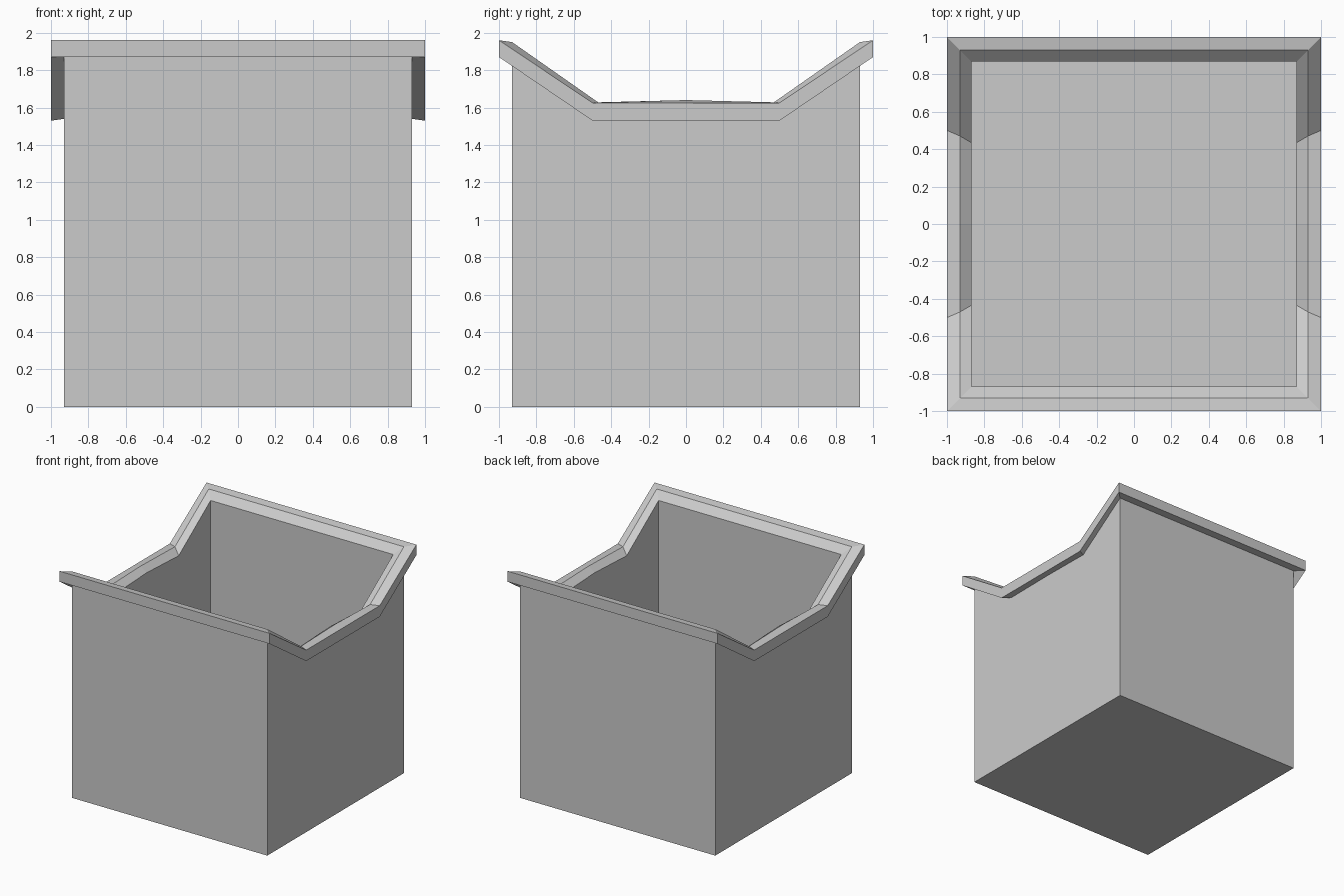
import bpy
import bmesh

if "Cube" in bpy.data.objects:
    bpy.data.objects.remove(bpy.data.objects["Cube"])


def ring(bm, r, bend, z_corner, z_bend, z_mid):
    """Square loop of half-width r whose two x sides dip between +-bend."""
    side = [(-r, z_corner), (-bend, z_bend), (0, z_mid), (bend, z_bend), (r, z_corner)]
    pts = [(r, y, z) for y, z in side] + [(-r, y, z) for y, z in reversed(side)]
    return [bm.verts.new(p) for p in pts]


# Cross-section rings from the outer base, over the rim, down to the inner floor
# (half-width, bend y, corner z, bend z, middle z)
section = [
    (0.93, 0.46, 0.00, 0.00, 0.00),    # outer base
    (0.93, 0.46, 1.87, 1.54, 1.545),   # outer wall top
    (1.00, 0.50, 1.87, 1.53, 1.53),    # rim lower edge
    (1.00, 0.50, 1.96, 1.625, 1.625),  # rim upper edge
    (0.93, 0.47, 1.95, 1.628, 1.64),   # rim inner edge
    (0.87, 0.435, 1.89, 1.58, 1.60),   # chamfer bottom
    (0.87, 0.435, 0.06, 0.06, 0.06),   # inner floor
]

bm = bmesh.new()
rings = [ring(bm, *s) for s in section]
for low, high in zip(rings, rings[1:]):
    n = len(low)
    for i in range(n):
        j = (i + 1) % n
        bm.faces.new((low[i], low[j], high[j], high[i]))

# Underside and inside floor
bm.faces.new(rings[0][::-1])
bm.faces.new(rings[-1])
bmesh.ops.recalc_face_normals(bm, faces=bm.faces)

mesh = bpy.data.meshes.new("open_box_with_rim")
bm.to_mesh(mesh)
bm.free()
box = bpy.data.objects.new("open_box_with_rim", mesh)
bpy.context.collection.objects.link(box)
